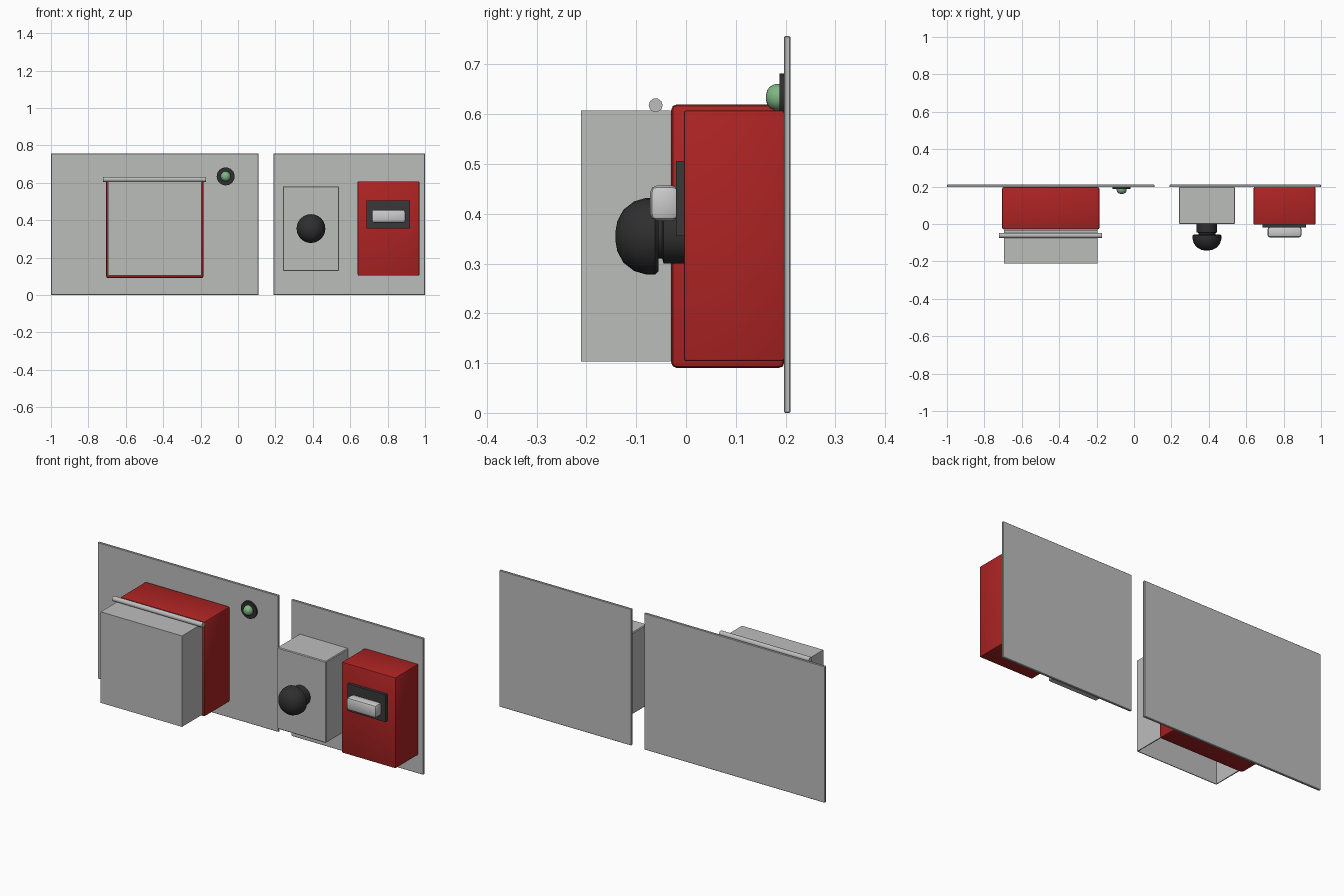
import bpy, bmesh, math
from mathutils import Matrix, Vector

if "Cube" in bpy.data.objects:
    bpy.data.objects.remove(bpy.data.objects["Cube"])


def material(name, rgb):
    m = bpy.data.materials.new(name)
    m.diffuse_color = (*rgb, 1)
    m.use_nodes = True
    m.node_tree.nodes["Principled BSDF"].inputs["Base Color"].default_value = m.diffuse_color
    return m


GREY = material("grey metal", (0.50, 0.51, 0.50))
LIGHT = material("light grey", (0.60, 0.60, 0.60))
RED = material("red paint", (0.42, 0.017, 0.017))
BLACK = material("black plastic", (0.028, 0.028, 0.028))
DARK = material("dark plate", (0.04, 0.04, 0.04))
GREEN = material("green lens", (0.21, 0.46, 0.23))


def finish(bm, name, mat, angle=35):
    bmesh.ops.recalc_face_normals(bm, faces=bm.faces)
    me = bpy.data.meshes.new(name)
    bm.to_mesh(me)
    bm.free()
    me.materials.append(mat)
    ob = bpy.data.objects.new(name, me)
    bpy.context.collection.objects.link(ob)
    if angle:
        bpy.ops.object.select_all(action='DESELECT')
        ob.select_set(True)
        bpy.context.view_layer.objects.active = ob
        bpy.ops.object.shade_smooth_by_angle(angle=math.radians(angle))
    return ob


def box(name, mat, x, y, z, bevel=0.0, segments=2):
    """Box from (min, max) ranges, optionally with rounded edges."""
    bm = bmesh.new()
    bmesh.ops.create_cube(bm, size=1)
    for v in bm.verts:
        v.co = Vector([r[0] if c < 0 else r[1] for r, c in zip((x, y, z), v.co)])
    if bevel:
        bmesh.ops.bevel(bm, geom=bm.edges[:], offset=bevel, segments=segments,
                        profile=0.5, affect='EDGES')
    return finish(bm, name, mat, 35 if bevel else 0)


def lathe(name, mat, x, z, profile, sides=24):
    """Solid of revolution about the y axis; profile holds (radius, y)."""
    bm = bmesh.new()
    rings = []
    for r, y in profile:
        rings.append([bm.verts.new((x + r * math.cos(2 * math.pi * i / sides), y,
                                    z + r * math.sin(2 * math.pi * i / sides)))
                      for i in range(sides)])
    for a, b in zip(rings, rings[1:]):
        for i in range(sides):
            j = (i + 1) % sides
            bm.faces.new((a[i], a[j], b[j], b[i]))
    bm.faces.new(rings[0])
    bm.faces.new(rings[-1])
    return finish(bm, name, mat)


# Two thin back panels
box("left_panel", GREY, (-1, 0.11), (0.197, 0.21), (0, 0.757), 0.002, 1)
box("right_panel", GREY, (0.19, 1), (0.197, 0.21), (0, 0.757), 0.002, 1)

# Large red housing
box("large_red_housing", RED, (-0.706, -0.184), (-0.03, 0.198), (0.09, 0.62), 0.012)

# Hinged cover: thin shell, open below and behind
cover = box("hinged_cover", GREY, (-0.696, -0.196), (-0.211, -0.031), (0.103, 0.608))
bm = bmesh.new()
bm.from_mesh(cover.data)
bm.normal_update()
bmesh.ops.delete(bm, geom=[f for f in bm.faces if f.normal.z < -0.5 or f.normal.y > 0.5],
                 context='FACES')
bm.to_mesh(cover.data)
bm.free()
shell = cover.modifiers.new("wall", 'SOLIDIFY')
shell.thickness = 0.006
shell.offset = -1

# Hinge rod along the top of the cover
bm = bmesh.new()
bmesh.ops.create_cone(bm, cap_ends=True, segments=10, radius1=0.014, radius2=0.014, depth=0.552,
                      matrix=Matrix.Translation((-0.446, -0.061, 0.618))
                      @ Matrix.Rotation(math.pi / 2, 4, 'Y'))
finish(bm, "hinge_rod", GREY, 40)

# Indicator lamp
lathe("lamp_bezel", BLACK, -0.066, 0.634, [(0.048, 0.199), (0.048, 0.188)])
lathe("lamp_lens", GREEN, -0.066, 0.634,
      [(0.027, 0.19), (0.027, 0.18), (0.022, 0.169), (0.014, 0.163), (0.006, 0.161)], 16)

# Grey box with its push knob
box("grey_box", GREY, (0.24, 0.54), (0.0, 0.198), (0.128, 0.581), 0.004, 1)
lathe("knob_neck", BLACK, 0.39, 0.355,
      [(0.055, 0.002), (0.055, -0.045), (0.045, -0.048), (0.045, -0.06)])
lathe("knob_head", BLACK, 0.39, 0.355,
      [(0.070, -0.055), (0.077, -0.062), (0.077, -0.08), (0.070, -0.104),
       (0.053, -0.126), (0.030, -0.138), (0.008, -0.142)])

# Small red box with plate and handle
box("small_red_box", RED, (0.64, 0.97), (-0.004, 0.198), (0.104, 0.608), 0.005)
box("handle_plate", DARK, (0.688, 0.92), (-0.02, 0.0), (0.355, 0.506))
box("handle", LIGHT, (0.714, 0.896), (-0.072, -0.015), (0.386, 0.457), 0.014, 2)
